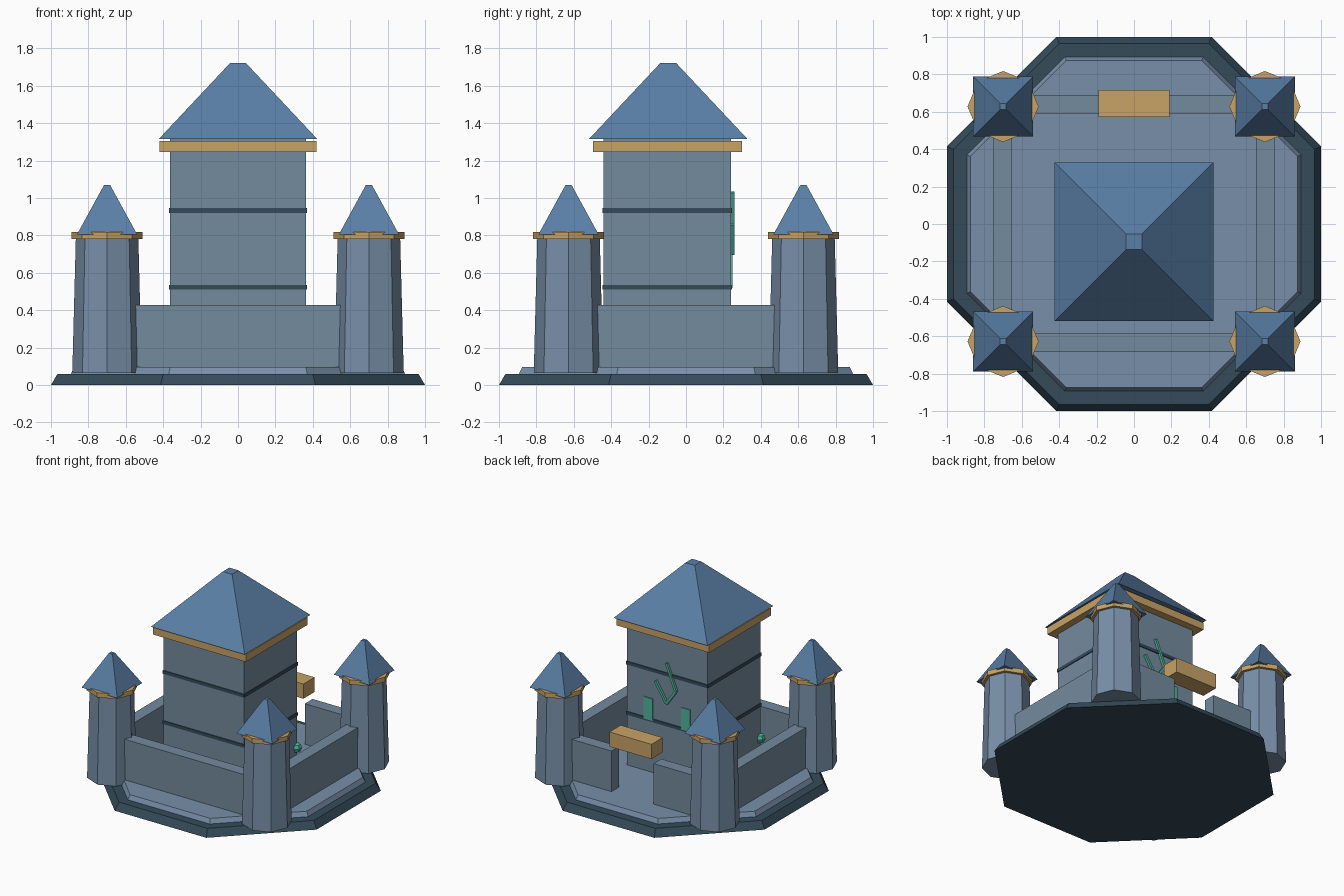
import bpy
import math
from mathutils import Vector

cube = bpy.data.objects.get("Cube")
if cube:
    bpy.data.objects.remove(cube, do_unlink=True)


def material(name, hex_code):
    def linear(c):
        return c / 12.92 if c <= 0.04045 else ((c + 0.055) / 1.055) ** 2.4
    rgb = [linear(int(hex_code[i:i + 2], 16) / 255) for i in (0, 2, 4)]
    mat = bpy.data.materials.new(name)
    mat.use_nodes = True
    mat.diffuse_color = (*rgb, 1)
    mat.node_tree.nodes["Principled BSDF"].inputs["Base Color"].default_value = (*rgb, 1)
    return mat


wall_stone = material("wall stone", "748b9e")
tower_stone = material("tower stone", "788fa8")
slate = material("dark slate", "344b5a")
roof_blue = material("roof blue", "5a7fa6")
gold = material("gold wood", "c8a366")
teal = material("glowing teal", "52b39c")


def finish(name, mat):
    obj = bpy.context.object
    obj.name = name
    obj.data.materials.append(mat)
    return obj


def box(name, mat, x, y, z):
    """Box from (min, max) pairs."""
    bpy.ops.mesh.primitive_cube_add(size=1, location=[sum(p) / 2 for p in (x, y, z)])
    obj = finish(name, mat)
    obj.scale = [p[1] - p[0] for p in (x, y, z)]
    return obj


def frustum(name, mat, sides, r1, r2, z, at=(0, 0), flat=False):
    """Tapered prism; with flat, radii are measured to the flat sides."""
    half = math.pi / sides
    k = 1 / math.cos(half) if flat else 1
    bpy.ops.mesh.primitive_cone_add(
        vertices=sides, radius1=r1 * k, radius2=r2 * k, depth=z[1] - z[0],
        location=(*at, sum(z) / 2), rotation=(0, 0, half if flat else 0))
    return finish(name, mat)


# Stepped octagonal ground
frustum("base", slate, 8, 1.0, 0.965, (0, 0.06), flat=True)
frustum("courtyard", tower_stone, 8, 0.893, 0.875, (0.06, 0.097), flat=True)

# Corner towers
for sx in (-1, 1):
    for sy in (-1, 1):
        at = (0.7 * sx, 0.628 * sy)
        frustum("corner_tower", tower_stone, 8, 0.186, 0.167, (0.065, 0.79), at)
        frustum("tower_collar", gold, 8, 0.19, 0.19, (0.78, 0.818), at)
        frustum("tower_roof", roof_blue, 4, 0.161, 0.016, (0.805, 1.07), at, flat=True)

# Curtain walls, with a gate gap at the back
wall_z = (0.09, 0.428)
box("front_wall", wall_stone, (-0.56, 0.56), (-0.685, -0.585), wall_z)
for s in (-1, 1):
    box("side_wall", wall_stone, sorted((0.652 * s, 0.752 * s)), (-0.5, 0.5), wall_z)
    box("back_wall", wall_stone, sorted((0.19 * s, 0.56 * s)), (0.59, 0.69), wall_z)
box("gate_lintel", gold, (-0.19, 0.19), (0.572, 0.717), (0.475, 0.595))

# Keep
box("keep", wall_stone, (-0.363, 0.363), (-0.44, 0.24), (0.09, 1.315))
for z in (0.51, 0.92):
    box("keep_band", slate, (-0.369, 0.369), (-0.447, 0.247), (z, z + 0.026))
box("keep_collar", gold, (-0.42, 0.42), (-0.497, 0.3), (1.245, 1.306))
frustum("keep_roof", roof_blue, 4, 0.424, 0.042, (1.315, 1.722), (0, -0.095), flat=True)

# Windows on the back of the keep
for x in (-0.17, 0.17):
    box("keep_window", teal, (x - 0.04, x + 0.04), (0.239, 0.248), (0.52, 0.7))

# Zigzag of thin bars above the windows
zigzag = [((0, 1.03), (-0.085, 0.82)), ((-0.085, 0.82), (0, 0.7)), ((0, 0.7), (0.1, 0.86))]
for a, b in zigzag:
    a, b = Vector((a[0], 0.25, a[1])), Vector((b[0], 0.25, b[1]))
    bar = box("zigzag_bar", teal, (-0.01, 0.01), (-0.01, 0.01), (0, (b - a).length))
    bar.location = (a + b) / 2
    bar.rotation_euler.y = math.atan2(b.x - a.x, b.z - a.z)

# Small gems at the keep corners
for x in (-0.363, 0.363):
    for y in (-0.44, 0.24):
        bpy.ops.mesh.primitive_uv_sphere_add(segments=6, ring_count=4, radius=0.04,
                                             location=(x, y, 0.25))
        finish("corner_gem", teal)
